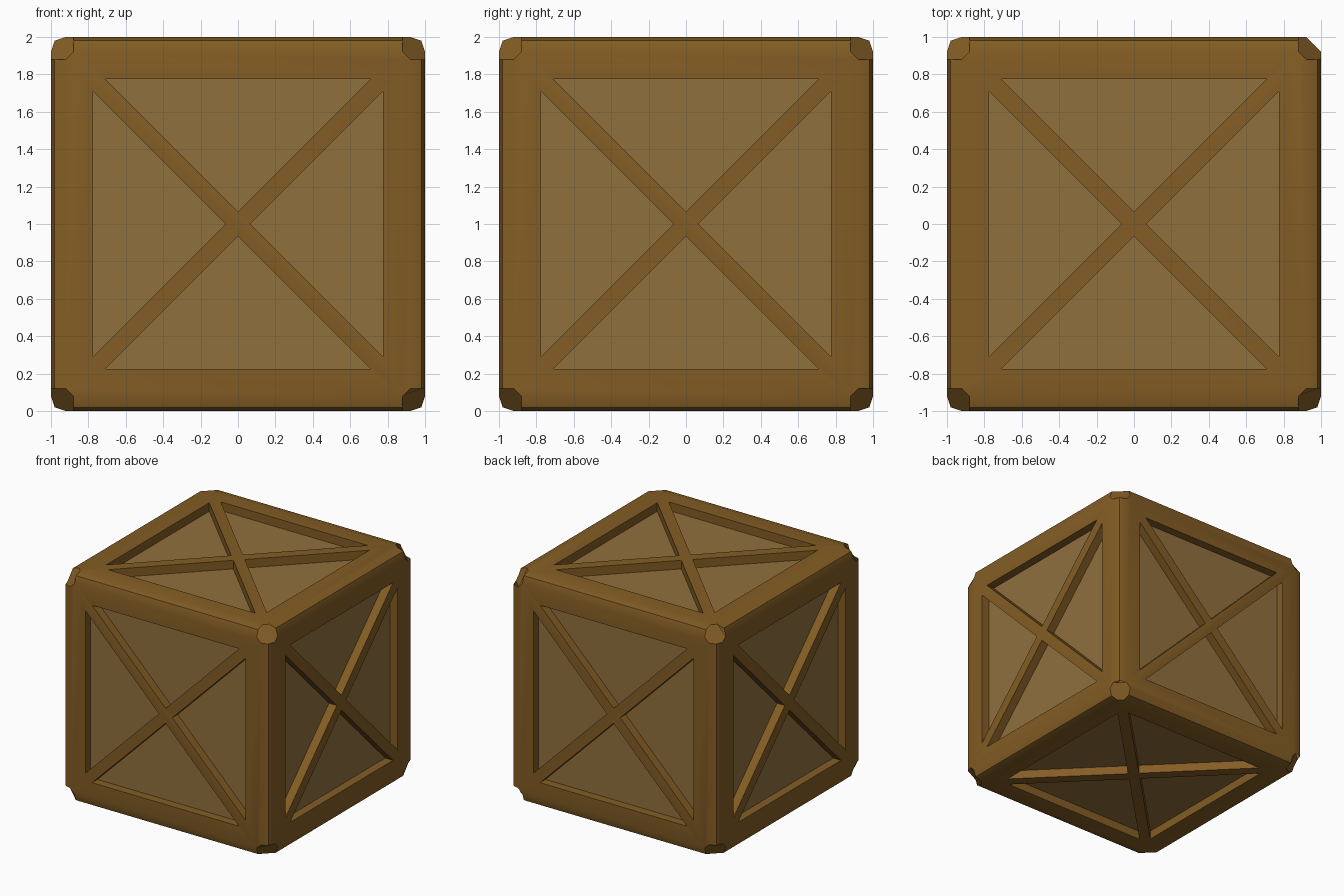
import bpy, bmesh, math
from itertools import permutations, product
from mathutils import Matrix, Vector

if "Cube" in bpy.data.objects:
    bpy.data.objects.remove(bpy.data.objects["Cube"])

OPEN, GAP, FLOOR = 0.775, 0.065, 0.925   # opening half size, brace offset, panel level


def material(name, color):
    m = bpy.data.materials.new(name)
    m.diffuse_color = (*color, 1)
    m.use_nodes = True
    m.node_tree.nodes["Principled BSDF"].inputs["Base Color"].default_value = m.diffuse_color
    return m


def make_object(name, bm):
    bmesh.ops.translate(bm, verts=bm.verts, vec=(0, 0, 1))
    bmesh.ops.recalc_face_normals(bm, faces=bm.faces)
    me = bpy.data.meshes.new(name)
    bm.to_mesh(me)
    bm.free()
    ob = bpy.data.objects.new(name, me)
    bpy.context.collection.objects.link(ob)
    ob.data.materials.append(frame_mat)
    ob.data.materials.append(panel_mat)
    return ob


frame_mat = material("frame_wood", (0.23, 0.11, 0.018))
panel_mat = material("panel_wood", (0.28, 0.16, 0.048))

# Solid crate: rounded two-step edges with a flat cap on every corner
bm = bmesh.new()
corner = set(permutations((0.88, 0.92, 1.0))) | set(permutations((0.88, 0.98, 0.98)))
for s in product((-1, 1), repeat=3):
    for p in sorted(corner):
        bm.verts.new([a * b for a, b in zip(s, p)])
bmesh.ops.convex_hull(bm, input=bm.verts[:])
bmesh.ops.dissolve_limit(bm, angle_limit=0.01, verts=bm.verts[:], edges=bm.edges[:])
for s in product((-1, 1), repeat=3):
    cap = [f for f in bm.faces
           if all(v.co[i] * s[i] > 0 for v in f.verts for i in range(3))]
    bmesh.ops.dissolve_faces(bm, faces=cap)
crate = make_object("crate", bm)

# Triangular recesses: four per side, leaving frame and crossed braces
bm = bmesh.new()
sides = [Matrix.Rotation(i * math.pi / 2, 3, 'X') for i in range(4)]
sides += [Matrix.Rotation(a * math.pi / 2, 3, 'Y') for a in (-1, 1)]
tri = [(0, GAP), (OPEN - GAP, OPEN), (GAP - OPEN, OPEN)]
for side in sides:
    for k in range(4):
        m = side @ Matrix.Rotation(k * math.pi / 2, 3, 'Z')
        low = [bm.verts.new(m @ Vector((x, y, FLOOR))) for x, y in tri]
        top = [bm.verts.new(m @ Vector((x, y, 1.1))) for x, y in tri]
        bm.faces.new(low[::-1]).material_index = 1
        bm.faces.new(top)
        for i in range(3):
            j = (i + 1) % 3
            bm.faces.new((low[i], low[j], top[j], top[i]))
cutter = make_object("recess_cutter", bm)
cutter.hide_render = True

# Cut the recesses, then shade with sharp edges kept
mod = crate.modifiers.new("recesses", 'BOOLEAN')
mod.operation = 'DIFFERENCE'
mod.solver = 'EXACT'
mod.object = cutter
bpy.context.view_layer.objects.active = crate
crate.select_set(True)
bpy.ops.object.modifier_apply(modifier=mod.name)
bpy.data.objects.remove(cutter)
bpy.ops.object.shade_smooth_by_angle(angle=math.radians(30))
